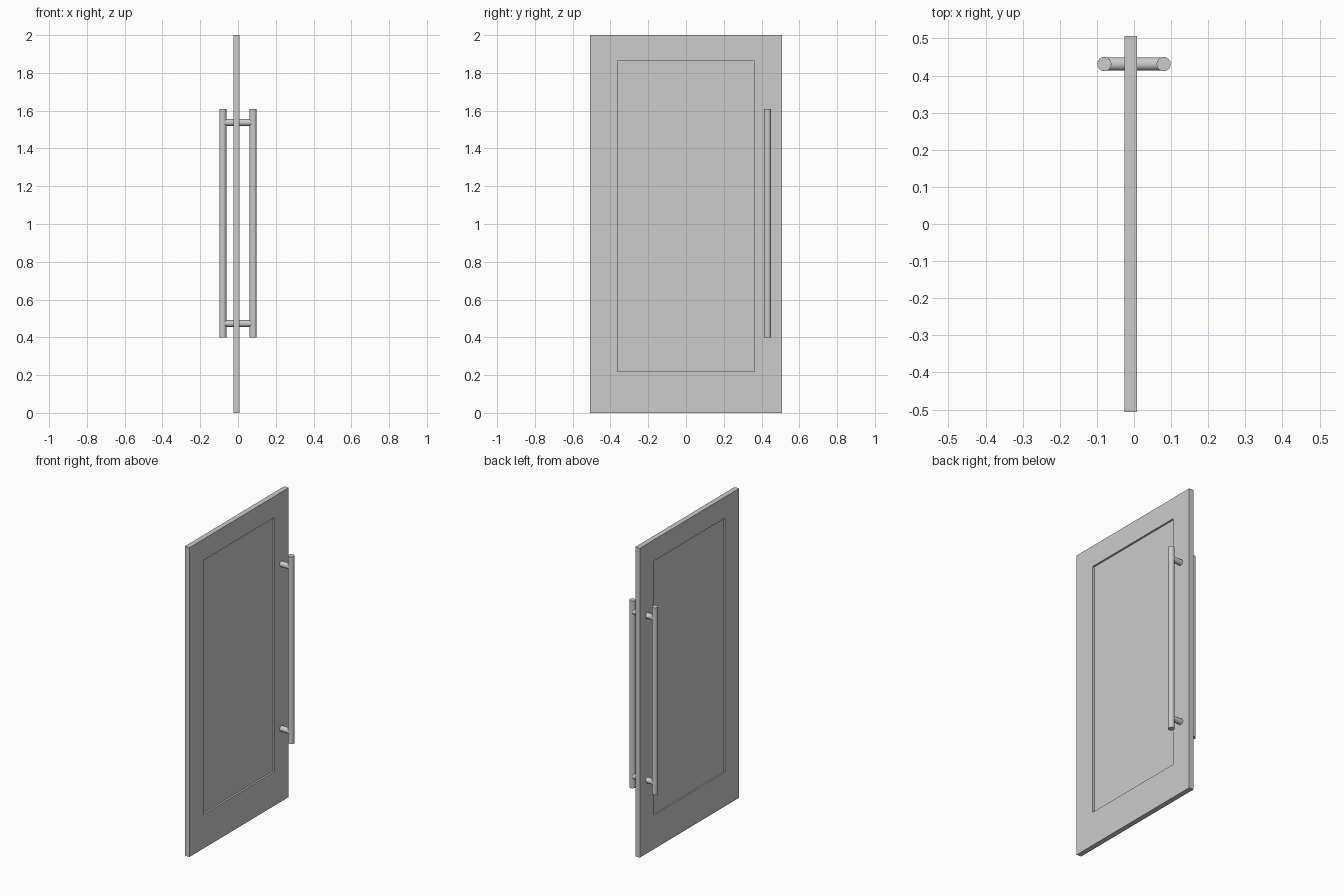
import bpy, bmesh
from math import pi

if "Cube" in bpy.data.objects:
    bpy.data.objects.remove(bpy.data.objects["Cube"])

DOOR_Y, DOOR_Z = 0.507, 2.0           # half width, height
DOOR_X = (-0.025, 0.008)              # back and front of the slab
PANEL_X = (-0.016, -0.004)            # recessed panel faces
PANEL = (-0.3625, 0.3625, 0.22, 1.863)  # y0, y1, z0, z1
BAR_X, BAR_Y, BAR_R = 0.08, 0.431, 0.019
BAR_Z = (0.40, 1.61)
POST_Z, POST_R = (0.473, 1.537), 0.018


def finish(bm, name):
    bmesh.ops.recalc_face_normals(bm, faces=bm.faces)
    mesh = bpy.data.meshes.new(name)
    bm.to_mesh(mesh)
    bm.free()
    obj = bpy.data.objects.new(name, mesh)
    bpy.context.collection.objects.link(obj)
    return obj


def rect(bm, x, y0, y1, z0, z1):
    return [bm.verts.new((x, y, z)) for y, z in ((y0, z0), (y1, z0), (y1, z1), (y0, z1))]


def rod(name, loc, radius, length, rot=(0, 0, 0)):
    bpy.ops.mesh.primitive_cylinder_add(vertices=32, radius=radius, depth=length,
                                        location=loc, rotation=rot)
    obj = bpy.context.object
    obj.name = name
    bpy.ops.object.shade_smooth_by_angle()


# Door frame: rectangular ring swept through the slab thickness
bm = bmesh.new()
loops = [rect(bm, DOOR_X[0], -DOOR_Y, DOOR_Y, 0, DOOR_Z),
         rect(bm, DOOR_X[1], -DOOR_Y, DOOR_Y, 0, DOOR_Z),
         rect(bm, DOOR_X[1], *PANEL),
         rect(bm, DOOR_X[0], *PANEL)]
for a, b in zip(loops, loops[1:] + loops[:1]):
    for i in range(4):
        j = (i + 1) % 4
        bm.faces.new((a[i], a[j], b[j], b[i]))
finish(bm, "door_frame")

# Thinner panel set into the frame on both sides
bm = bmesh.new()
a, b = (rect(bm, x, *PANEL) for x in PANEL_X)
bm.faces.new(a)
bm.faces.new(b)
for i in range(4):
    j = (i + 1) % 4
    bm.faces.new((a[i], a[j], b[j], b[i]))
finish(bm, "door_panel")

# Pull handles on both faces, each with two standoff posts
for side, label in ((-1, "back"), (1, "front")):
    rod(f"handle_bar_{label}", (side * BAR_X, BAR_Y, sum(BAR_Z) / 2), BAR_R, BAR_Z[1] - BAR_Z[0])
    inner = DOOR_X[0] if side < 0 else DOOR_X[1]
    start, end = inner - side * 0.003, side * BAR_X
    for z, level in zip(POST_Z, ("lower", "upper")):
        rod(f"handle_post_{label}_{level}", ((start + end) / 2, BAR_Y, z), POST_R,
            abs(end - start), (0, pi / 2, 0))
